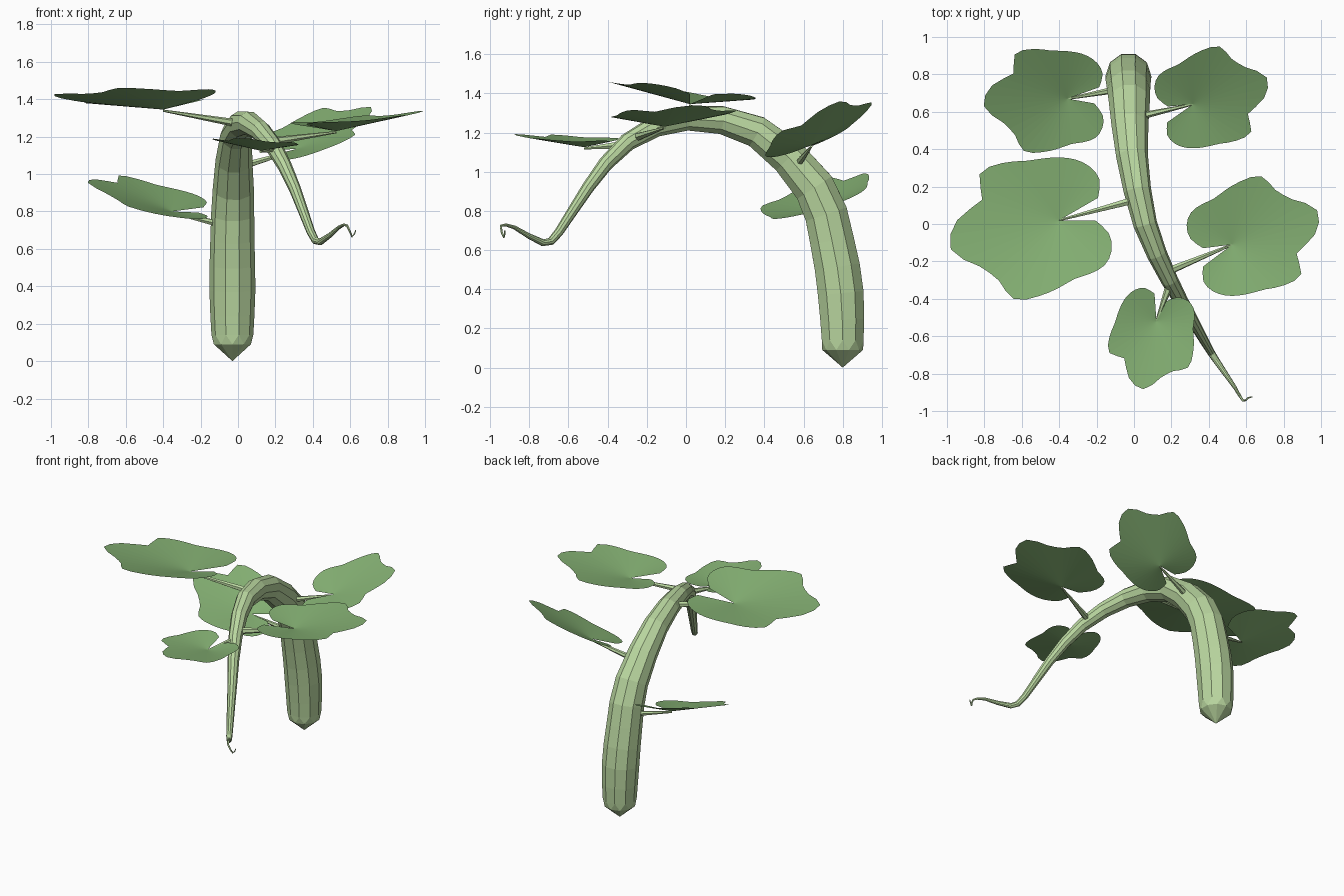
import bpy, bmesh, math
from mathutils import Vector

if "Cube" in bpy.data.objects:
    bpy.data.objects.remove(bpy.data.objects["Cube"])


def material(name, rgb):
    m = bpy.data.materials.new(name)
    m.diffuse_color = (*rgb, 1)
    m.use_nodes = True
    m.node_tree.nodes["Principled BSDF"].inputs["Base Color"].default_value = m.diffuse_color
    return m


STEM = material("pale stem green", (0.49, 0.68, 0.35))
LEAF = material("leaf green", (0.23, 0.43, 0.17))


def finish(bm, name, mat):
    me = bpy.data.meshes.new(name)
    bm.to_mesh(me)
    bm.free()
    me.materials.append(mat)
    ob = bpy.data.objects.new(name, me)
    bpy.context.collection.objects.link(ob)
    return ob


def refine(pts):
    """Insert a smooth midpoint between neighbouring points."""
    out, n = [], len(pts)
    for i in range(n - 1):
        mid = 9 * (pts[i] + pts[i + 1]) - pts[max(i - 1, 0)] - pts[min(i + 2, n - 1)]
        out += [pts[i], mid / 16]
    return out + [pts[-1]]


def tube(name, path, sides, root=False):
    """Tapered tube through (x, y, z, radius) points, optional toothed root tip."""
    bm = bmesh.new()
    pts = [p.to_3d() for p in path]
    side, rings = Vector((1, 0, 0)), []
    turn = [k * math.tau / sides for k in range(sides)]
    for i, p in enumerate(pts):
        t = (pts[min(i + 1, len(pts) - 1)] - pts[max(i - 1, 0)]).normalized()
        if root and i == 0:
            t = Vector((0, 0, 1))
        if abs(side.dot(t)) > 0.98:
            side = Vector((0, 1, 0))
        side = (side - t * side.dot(t)).normalized()
        up = t.cross(side)
        rings.append([bm.verts.new(p + path[i].w * (side * math.cos(a) + up * math.sin(a)))
                      for a in turn])
    for a, b in zip(rings, rings[1:]):
        for k in range(sides):
            bm.faces.new((a[k - 1], a[k], b[k], b[k - 1]))
    bm.faces.new(rings[-1])
    first = rings[0]
    if root:
        # zigzag collar, then a cone down to the tip
        p, r, half = pts[0], path[0].w * 0.93, math.pi / sides
        low = [bm.verts.new((p.x + r * math.cos(a - half), p.y + r * math.sin(a - half), 0.09))
               for a in turn]
        tip = bm.verts.new((p.x, p.y, 0))
        for k in range(sides):
            bm.faces.new((first[k - 1], first[k], low[k]))
            bm.faces.new((first[k - 1], low[k], low[k - 1]))
            bm.faces.new((low[k - 1], low[k], tip))
    else:
        bm.faces.new(first)
    bmesh.ops.recalc_face_normals(bm, faces=bm.faces)
    return finish(bm, name, STEM)


# shared five-lobed outline: relative radius every 15 degrees around the stalk end
LOBES = refine([.40, .51, .55, .56, .56, .57, .61, .72, .82, .71, .91, 1,
                .82, .76, .81, .70, .60, .54, .55, .57, .54, .46, .32])


def leaf(name, hub, size, axis, slope):
    """Shallow cupped fan of triangles, tilted by slope and open at the stalk notch."""
    bm = bmesh.new()
    c, rim = bm.verts.new(hub), []
    for i, lobe in enumerate(LOBES):
        r, a = size * lobe, math.radians(axis - 165 + 7.5 * i)
        dx, dy = r * math.cos(a), r * math.sin(a)
        rim.append(bm.verts.new(hub + Vector(
            (dx, dy, slope[0] * dx + slope[1] * dy + 0.19 * r))))
    for a, b in zip(rim, rim[1:]):
        bm.faces.new((c, a, b))
    return finish(bm, name, LEAF)


# main vine, thick root arching over to a curled tendril
VINE = refine([Vector(p) for p in (
    (-.03, .80, .14, .112), (-.03, .79, .38, .123), (-.03, .745, .65, .118),
    (-.025, .655, .92, .11), (-.01, .36, 1.205, .085), (.06, 0, 1.272, .064),
    (.19, -.30, 1.15, .046), (.305, -.50, .92, .032), (.39, -.65, .69, .023),
    (.44, -.73, .637, .018), (.54, -.875, .715, .010), (.583, -.945, .725, .006),
    (.61, -.93, .665, .005), (.63, -.925, .70, .003))])
tube("vine", VINE, 10, root=True)

# leaves: name, stalk position along the vine, hub, size, axis angle, slope
for name, at, hub, size, axis, slope in (
        ("left_large", 9.25, (-.40, .02, 1.345), .60, 195, (.08, -.10)),
        ("right_large", 11.7, (.525, -.11, 1.23), .49, 22, (.03, .01)),
        ("right_back", 6.7, (.315, .64, 1.135), .42, 20, (.22, .40)),
        ("left_back", 4.5, (-.355, .67, .80), .45, 185, (-.18, .30)),
        ("front_small", 12.1, (.12, -.52, 1.125), .37, 259, (-.04, .02))):
    hub = Vector(hub)
    leaf(name + "_leaf", hub, size, axis, slope)
    start = VINE[int(at)].lerp(VINE[int(at) + 1], at % 1)
    start.w = .023
    tube(name + "_stalk", [start, Vector((hub.x, hub.y, hub.z - .006, .006))], 6)
